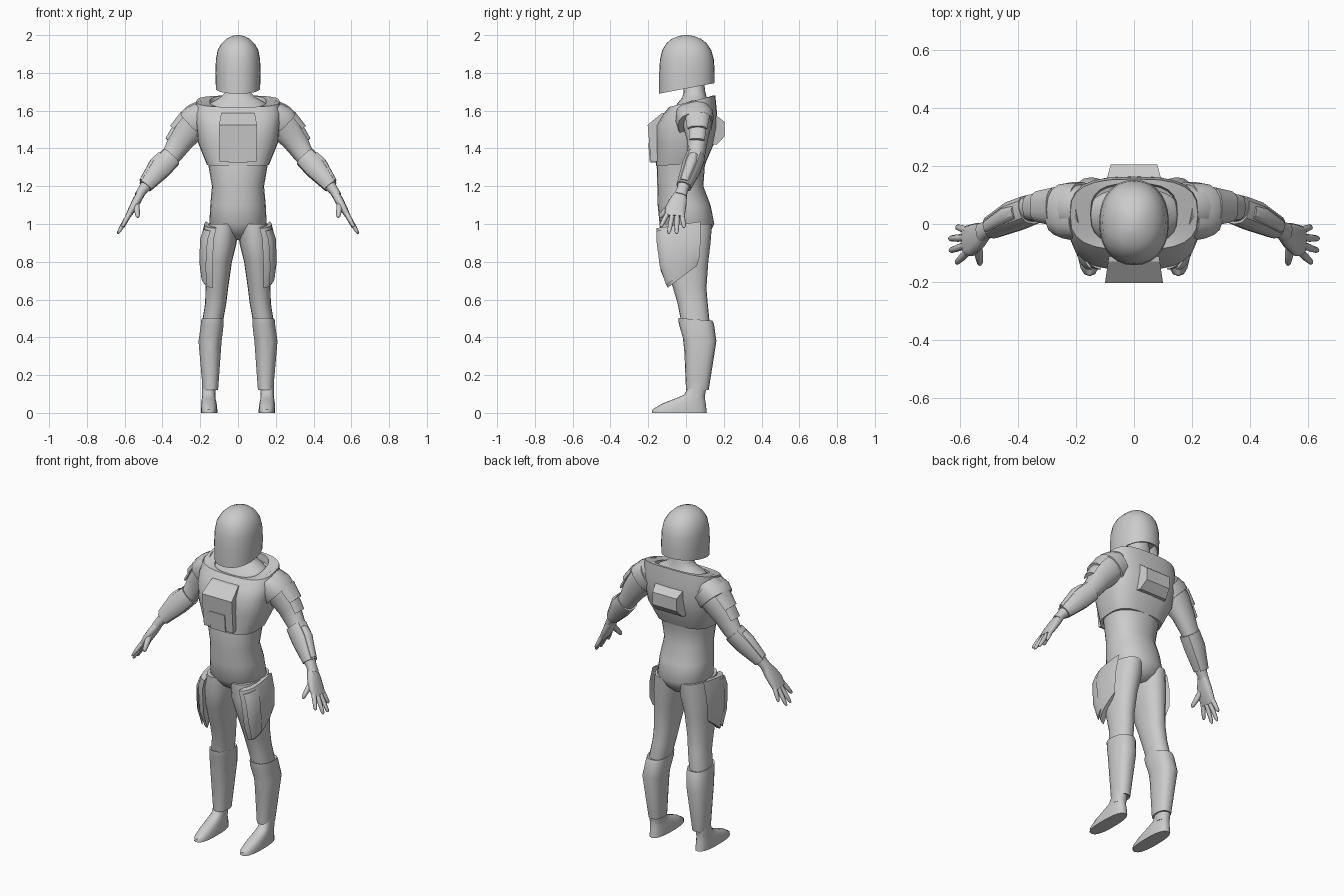
import bpy, bmesh, math
from mathutils import Vector

grey = bpy.data.materials.new("suit_grey")
grey.diffuse_color = (0.6, 0.6, 0.6, 1)


def finish(name, bm, mirror=False, smooth=35):
    bmesh.ops.recalc_face_normals(bm, faces=bm.faces)
    me = bpy.data.meshes.new(name)
    bm.to_mesh(me)
    bm.free()
    me.materials.append(grey)
    ob = bpy.data.objects.new(name, me)
    bpy.context.collection.objects.link(ob)
    if mirror:
        ob.modifiers.new("mirror", 'MIRROR')
    bpy.ops.object.select_all(action='DESELECT')
    ob.select_set(True)
    bpy.context.view_layer.objects.active = ob
    bpy.ops.object.shade_smooth_by_angle(angle=math.radians(smooth))
    return ob


def loft(name, rings, n=20, p=2.2, flat=True, arc=None, mirror=False, smooth=35):
    """Rings are (x, y, z, half depth in y, half width, tilt); angle 90 is the outer side, 180 the front."""
    bm = bmesh.new()
    pts = [Vector(r[:3]) for r in rings]
    loops = []
    for i, r in enumerate(rings):
        u, v = Vector((0, 1, 0)), Vector((1, 0, 0))
        if not flat:
            t = (pts[min(i + 1, len(pts) - 1)] - pts[max(i - 1, 0)]).normalized()
            u = (u - t * u.dot(t)).normalized()
            v = t.cross(u)
        tilt = r[5] if len(r) > 5 else 0
        loop = []
        for k in range(n):
            if arc:
                a = math.radians(arc[0] + (arc[1] - arc[0]) * k / (n - 1))
            else:
                a = 2 * math.pi * k / n
            c, s = math.cos(a), math.sin(a)
            q = u * r[3] * math.copysign(abs(c) ** (2 / p), c)
            q += v * r[4] * math.copysign(abs(s) ** (2 / p), s)
            q.z += tilt * q.y
            loop.append(bm.verts.new(pts[i] + q))
        loops.append(loop)
    for a, b in zip(loops, loops[1:]):
        for k in range(n):
            j = (k + 1) % n
            bm.faces.new((a[k], a[j], b[j], b[k]))
    bm.faces.new(loops[0])
    bm.faces.new(loops[-1])
    return finish(name, bm, mirror, smooth)


def prism(name, profile, w0, w1):
    """Side profile of (y, z) points, half width w0 at the back easing to w1 at the front."""
    bm = bmesh.new()
    ys = [q[0] for q in profile]
    lo, hi = min(ys), max(ys)
    sides = []
    for s in (-1, 1):
        sides.append([bm.verts.new((s * (w1 + (w0 - w1) * (y - lo) / (hi - lo)), y, z)) for y, z in profile])
    bm.faces.new(sides[0])
    bm.faces.new(sides[1])
    n = len(profile)
    for k in range(n):
        j = (k + 1) % n
        bm.faces.new((sides[0][k], sides[0][j], sides[1][j], sides[1][k]))
    return finish(name, bm, smooth=10)


# Helmet with an open underside
loft("helmet", [
    (0, .005, 1.80, .12, .095), (0, .005, 1.72, .137, .11, .19), (0, .005, 1.718, .147, .117, .19),
    (0, .005, 1.80, .147, .12), (0, .005, 1.87, .143, .117), (0, .004, 1.92, .13, .108),
    (0, .003, 1.955, .108, .088), (0, .002, 1.98, .078, .062), (0, .002, 1.995, .04, .032),
    (0, .002, 2.0, .012, .01)], n=28, smooth=50)

# Torso and neck
loft("body", [
    (0, .02, .915, .07, .04), (0, .01, .95, .115, .12), (0, .005, 1.0, .145, .152), (0, -.01, 1.1, .14, .147),
    (0, -.03, 1.2, .122, .138), (0, -.028, 1.3, .127, .155), (0, 0, 1.45, .13, .18),
    (0, .035, 1.6, .11, .18), (0, .04, 1.645, .08, .14), (0, .045, 1.67, .065, .095),
    (0, .045, 1.70, .057, .065), (0, .035, 1.80, .055, .058)], n=24, smooth=60)

# Chest armour shell with a sloping neckline
loft("chest_armour", [
    (0, -.028, 1.32, .122, .15), (0, -.028, 1.315, .132, .165, .06), (0, -.005, 1.43, .155, .212),
    (0, .003, 1.52, .162, .222), (0, .02, 1.59, .143, .23, .08), (0, .033, 1.65, .122, .22, .25),
    (0, .035, 1.648, .105, .15, .3), (0, .035, 1.61, .10, .145, .3)], n=24, p=2.9, smooth=30)
prism("chest_plate", [(-.10, 1.59), (-.13, 1.585), (-.203, 1.525), (-.186, 1.33), (-.10, 1.33)], .085, .1)
prism("chest_panel", [(-.15, 1.43), (-.2, 1.43), (-.1915, 1.325), (-.15, 1.325)], .05, .05)
prism("backpack", [(.14, 1.575), (.163, 1.573), (.205, 1.54), (.205, 1.465), (.163, 1.42), (.14, 1.42)], .08, .098)

# Arms
loft("arm", [
    (.16, .055, 1.60, .075, .07), (.20, .055, 1.57, .085, .085), (.25, .06, 1.51, .072, .083),
    (.30, .06, 1.445, .055, .068), (.35, .055, 1.365, .046, .053), (.40, .035, 1.31, .045, .05),
    (.46, .0, 1.235, .038, .04), (.505, -.02, 1.18, .03, .026), (.525, -.03, 1.15, .035, .024)],
    n=16, flat=False, mirror=True, smooth=60)
loft("shoulder_cuff", [
    (.18, .045, 1.575, .1, .08), (.215, .045, 1.55, .1, .092), (.24, .05, 1.525, .092, .09)],
    n=16, p=2.6, flat=False, mirror=True)
loft("upper_arm_plate", [(.235, .06, 1.535, .075, .09), (.295, .06, 1.465, .06, .085)],
     n=8, p=3, flat=False, arc=(35, 145), mirror=True)
loft("lower_arm_plate", [(.28, .06, 1.485, .055, .075), (.328, .058, 1.415, .05, .068)],
     n=8, p=3, flat=False, arc=(40, 140), mirror=True)
loft("forearm_guard", [
    (.355, .05, 1.355, .052, .058), (.41, .028, 1.297, .053, .06), (.49, -.012, 1.2, .04, .038)],
    n=12, p=2.6, flat=False, mirror=True)
loft("forearm_ridge", [(.375, .04, 1.33, .03, .068), (.41, .028, 1.297, .035, .07), (.485, -.01, 1.207, .025, .046)],
     n=6, p=3, flat=False, arc=(30, 150), mirror=True)

# Hands
loft("palm", [
    (.51, -.022, 1.17, .028, .022), (.535, -.04, 1.125, .046, .023), (.56, -.056, 1.08, .055, .02),
    (.583, -.06, 1.04, .052, .014)], n=12, p=2.6, flat=False, mirror=True, smooth=60)
fingers = {
    "index_finger": ((.575, -.098, 1.055), (.613, -.135, .985)),
    "middle_finger": ((.58, -.073, 1.045), (.635, -.092, .95)),
    "ring_finger": ((.58, -.047, 1.045), (.637, -.05, .948)),
    "little_finger": ((.575, -.022, 1.055), (.612, -.01, .98)),
    "thumb": ((.54, -.07, 1.11), (.53, -.14, 1.035))}
for name, (a, b) in fingers.items():
    a, b = Vector(a), Vector(b)
    r = .017 if name == "thumb" else .0135
    loft(name, [(*a, r, r), (*a.lerp(b, .5), r * .95, r * .9), (*a.lerp(b, .9), r * .75, r * .65), (*b, r * .35, r * .3)],
         n=8, p=2, flat=False, mirror=True, smooth=60)

# Legs
loft("leg", [
    (.155, .055, .08, .043, .036), (.155, .06, .14, .05, .036), (.135, .05, .48, .075, .055),
    (.118, .035, .58, .08, .056), (.112, .02, .66, .088, .06), (.102, .0, .8, .118, .07),
    (.09, -.005, .9, .135, .083), (.08, .0, 1.0, .138, .078)], n=20, mirror=True, smooth=60)
loft("thigh_guard", [
    (.117, -.0, .735, .098, .073, .75), (.112, -.005, .80, .13, .09, .35),
    (.105, -.01, .92, .147, .093), (.092, -.01, 1.0, .148, .085, .15)],
    n=10, p=2.9, arc=(62, 172), mirror=True)
loft("thigh_plate", [
    (.13, -.0, .755, .11, .066, .75), (.125, -.008, .82, .138, .082, .3),
    (.113, -.01, .93, .154, .089, .1), (.1, -.01, .985, .153, .083, .15)],
    n=8, p=3.2, arc=(105, 158), mirror=True)
loft("shin_guard", [
    (.147, .06, .125, .052, .034), (.146, .06, .12, .06, .041), (.148, .075, .38, .086, .062),
    (.136, .055, .47, .093, .061), (.135, .05, .495, .09, .06, -.08), (.135, .05, .49, .075, .05, -.08)],
    n=18, p=2.4, mirror=True)

# Feet
loft("foot", [
    (.153, -.035, 0, .145, .044), (.153, -.035, .018, .143, .044), (.154, -.012, .048, .117, .042),
    (.155, .02, .075, .08, .037), (.155, .045, .095, .056, .035), (.155, .056, .13, .046, .034)],
    n=18, p=2.5, mirror=True, smooth=50)
